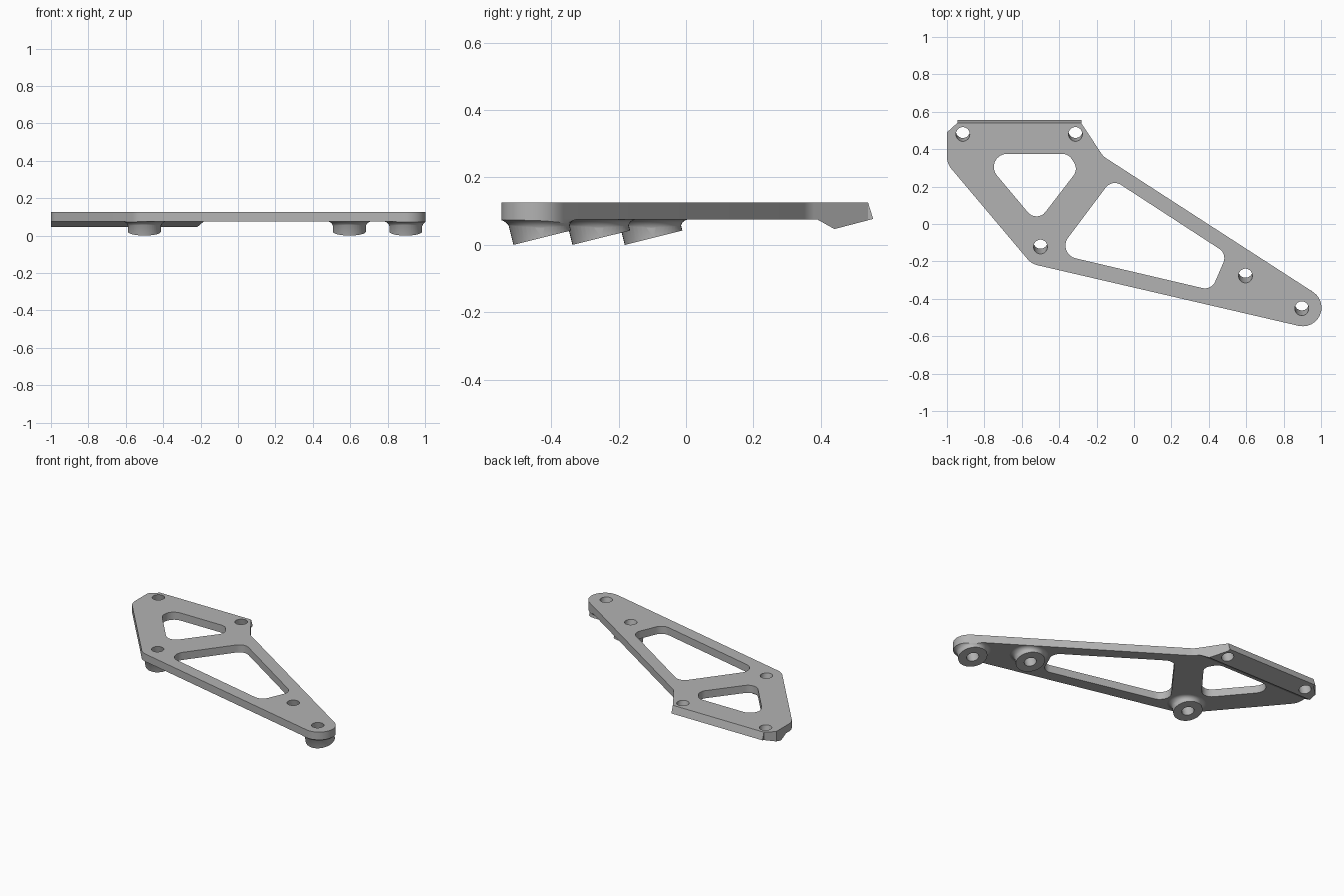
import bpy, bmesh, math
from mathutils import Matrix, Vector

if "Cube" in bpy.data.objects:
    bpy.data.objects.remove(bpy.data.objects["Cube"])

TILT = math.radians(14)          # lean of the mounting axis
TOP, UNDER = 0.125, 0.075        # plate faces
HOLE_R, BOSS_R, FLARE = 0.037, 0.088, 0.032

metal = bpy.data.materials.new("plain grey metal")
metal.use_nodes = True
GREY = (0.45, 0.45, 0.45, 1)
metal.diffuse_color = GREY
metal.node_tree.nodes["Principled BSDF"].inputs["Base Color"].default_value = GREY


def finish_mesh(name, bm):
    bmesh.ops.recalc_face_normals(bm, faces=bm.faces)
    mesh = bpy.data.meshes.new(name)
    bm.to_mesh(mesh)
    bm.free()
    ob = bpy.data.objects.new(name, mesh)
    mesh.materials.append(metal)
    bpy.context.collection.objects.link(ob)
    return ob


def rounded(corners, steps=8):
    """Polygon from (x, y, radius) corners, each replaced by a tangent arc."""
    out = []
    for i, (x, y, r) in enumerate(corners):
        p = Vector((x, y))
        if r == 0:
            out.append(p)
            continue
        a = (Vector(corners[i - 1][:2]) - p).normalized()
        b = (Vector(corners[(i + 1) % len(corners)][:2]) - p).normalized()
        half = a.angle(b) / 2
        centre = p + (a + b).normalized() * r / math.sin(half)
        start = p + a * r / math.tan(half) - centre
        end = p + b * r / math.tan(half) - centre
        sweep = start.angle(end)
        for k in range(steps + 1):
            t = k / steps
            out.append(centre + (start * math.sin((1 - t) * sweep)
                                 + end * math.sin(t * sweep)) / math.sin(sweep))
    return out


def prism(name, points, low, high, along_x=False):
    bm = bmesh.new()
    face = bm.faces.new([bm.verts.new((p[0], p[1], low)) for p in points])
    new = bmesh.ops.extrude_face_region(bm, geom=[face])["geom"]
    bmesh.ops.translate(bm, vec=(0, 0, high - low),
                        verts=[g for g in new if isinstance(g, bmesh.types.BMVert)])
    if along_x:      # profile given as (y, z), swept along x
        bm.transform(Matrix(((0, 0, 1, 0), (1, 0, 0, 0), (0, 1, 0, 0), (0, 0, 0, 1))))
    return finish_mesh(name, bm)


def combine(ob, operation, other):
    mod = ob.modifiers.new("combine", "BOOLEAN")
    mod.operation, mod.object, mod.solver = operation, other, "EXACT"
    bpy.context.view_layer.objects.active = ob
    bpy.ops.object.modifier_apply(modifier=mod.name)
    bpy.data.objects.remove(other)


def tilted_cylinder(name, x, y, r, low, high):
    """Cylinder on the leaning axis that passes the plate top at (x, y)."""
    bm = bmesh.new()
    bmesh.ops.create_cone(bm, cap_ends=True, segments=40, radius1=r, radius2=r,
                          depth=high - low)
    bm.transform(Matrix.Translation((x, y, TOP)) @ Matrix.Rotation(TILT, 4, "X")
                 @ Matrix.Translation((0, 0, (low + high) / 2)))
    return finish_mesh(name, bm)


def cut_hole(ob, x, y):
    combine(ob, "DIFFERENCE", tilted_cylinder("hole_cutter", x, y, HOLE_R, -0.3, 0.2))


def flare_ring(name, x, y, steps=6):
    """Concave fillet between a boss and the underside of the plate."""
    bm = bmesh.new()
    rings = []
    for k in range(steps + 1):
        a = k / steps * math.pi / 2
        r = BOSS_R - 0.001 + FLARE * (1 - math.cos(a))
        z = UNDER - FLARE + (FLARE + 0.0005) * math.sin(a)
        cy = y + (TOP - z) * math.tan(TILT)
        rings.append([bm.verts.new((x + r * math.cos(t * math.tau / 40),
                                    cy + r * math.sin(t * math.tau / 40), z))
                      for t in range(40)])
    for lo, hi in zip(rings, rings[1:]):
        for i in range(40):
            j = (i + 1) % 40
            bm.faces.new((lo[i], lo[j], hi[j], hi[i]))
    bm.faces.new(rings[0])
    bm.faces.new(rings[-1])
    return finish_mesh(name, bm)


def shade(ob):
    bpy.ops.object.select_all(action="DESELECT")
    ob.select_set(True)
    bpy.context.view_layer.objects.active = ob
    bpy.ops.object.shade_smooth_by_angle(angle=math.radians(25))


# Plan outline and windows
OUTLINE = rounded([(-0.945, 0.56, 0), (-0.945, 0.54, 0), (-1, 0.49, 0),
                   (-1, 0.323, 0.1), (-0.548, -0.213, 0.1), (1.438, -0.674, 0.1),
                   (-0.165, 0.362, 0.1), (-0.282, 0.54, 0), (-0.282, 0.56, 0)], 12)
TRIANGLE_WINDOW = rounded([(-0.83, 0.375, 0.07), (-0.519, 0.005, 0.06),
                           (-0.298, 0.292, 0.06), (-0.35, 0.375, 0.06)])
LONG_WINDOW = rounded([(-0.117, 0.24, 0.06), (-0.417, -0.159, 0.07),
                       (0.414, -0.354, 0.06), (0.498, -0.16, 0.06)])
# Side section with the wedge-shaped rear pad
SECTION = [(-0.7, TOP), (0.54, TOP), (0.555, 0.077), (0.44, 0.047),
           (0.39, UNDER), (-0.7, UNDER)]

# Plate
plate = prism("bracket_plate", SECTION, -1.2, 1.2, along_x=True)
combine(plate, "INTERSECT", prism("outline_cutter", OUTLINE, -0.1, 0.3))
for window in (TRIANGLE_WINDOW, LONG_WINDOW):
    combine(plate, "DIFFERENCE", prism("window_cutter", window, -0.1, 0.3))

# Leaning bosses under the plate
BOSSES = {"tip_boss": (0.897, -0.452), "middle_boss": (0.596, -0.277),
          "corner_boss": (-0.5, -0.122)}
BOTTOM = -(TOP - BOSS_R * math.sin(TILT)) / math.cos(TILT)
for name, (x, y) in BOSSES.items():
    boss = tilted_cylinder(name, x, y, BOSS_R, BOTTOM, -0.024)
    flare = flare_ring("flare", x, y)
    combine(flare, "INTERSECT", prism("outline_cutter", OUTLINE, -0.1, 0.3))
    combine(boss, "UNION", flare)
    cut_hole(boss, x, y)
    shade(boss)

# Screw holes through the plate
for x, y in list(BOSSES.values()) + [(-0.915, 0.48), (-0.313, 0.48)]:
    cut_hole(plate, x, y)
shade(plate)
